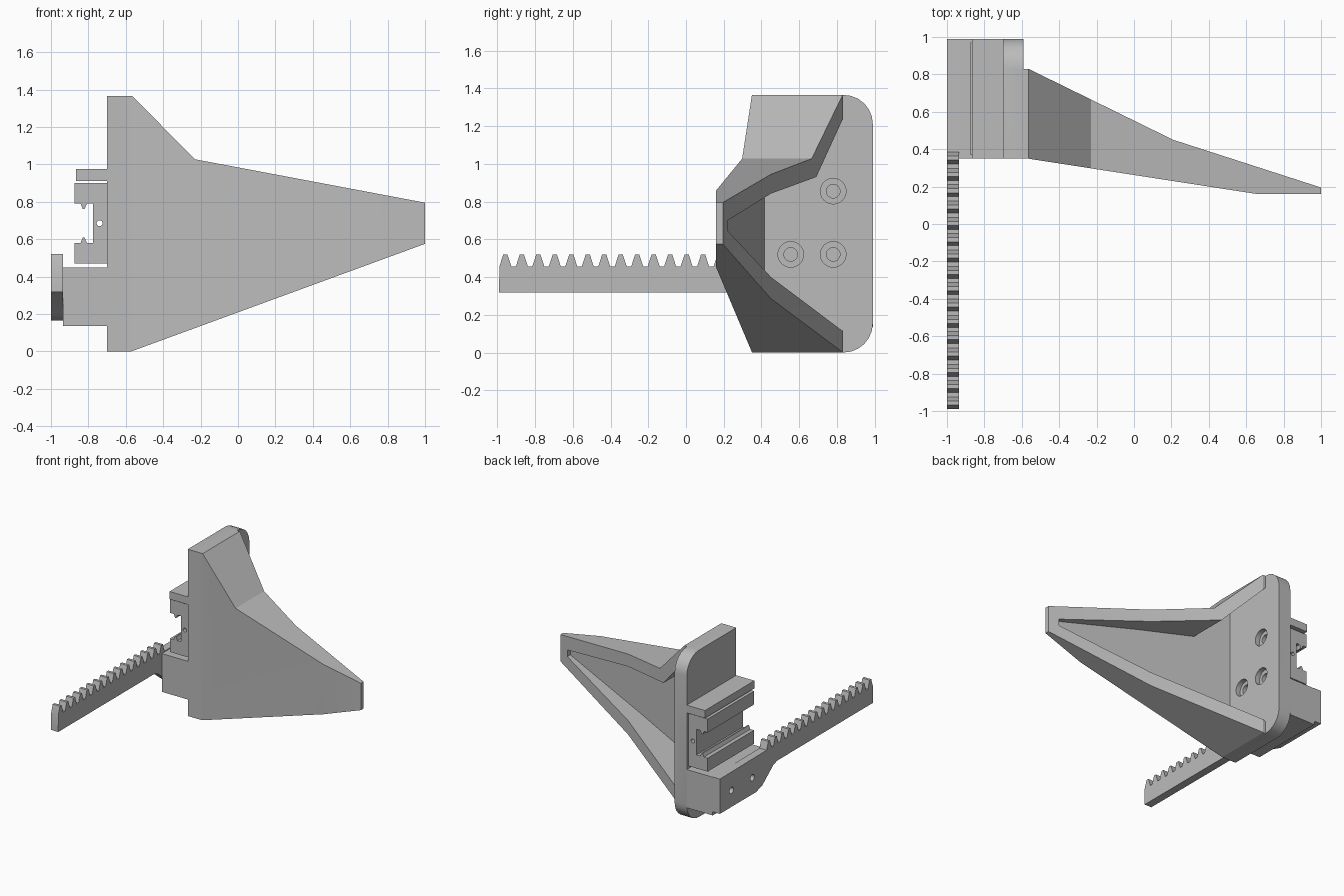
import bpy, bmesh, math
from mathutils import Vector

if "Cube" in bpy.data.objects:
    bpy.data.objects.remove(bpy.data.objects["Cube"], do_unlink=True)

grey = bpy.data.materials.new("plain grey")
grey.use_nodes = True
grey.diffuse_color = (0.5, 0.5, 0.5, 1)
grey.node_tree.nodes["Principled BSDF"].inputs["Base Color"].default_value = (0.5, 0.5, 0.5, 1)


def prism(name, points, axis, lo, hi):
    """Extrude a 2D profile along an axis; profile uses the other two axes in order."""
    def place(p, d):
        c = list(p)
        c.insert("xyz".index(axis), d)
        return Vector(c)
    bm = bmesh.new()
    face = bm.faces.new([bm.verts.new(place(p, lo)) for p in points])
    grown = bmesh.ops.extrude_face_region(bm, geom=[face])["geom"]
    moved = [v for v in grown if isinstance(v, bmesh.types.BMVert)]
    bmesh.ops.translate(bm, verts=moved, vec=place((0, 0), hi - lo))
    bmesh.ops.recalc_face_normals(bm, faces=bm.faces[:])
    mesh = bpy.data.meshes.new(name)
    bm.to_mesh(mesh)
    bm.free()
    mesh.materials.append(grey)
    ob = bpy.data.objects.new(name, mesh)
    bpy.context.collection.objects.link(ob)
    return ob


def circle(u, v, r, n=24):
    return [(u + r * math.cos(math.tau * i / n), v + r * math.sin(math.tau * i / n)) for i in range(n)]


def rect(u0, v0, u1, v1):
    return [(u0, v0), (u1, v0), (u1, v1), (u0, v1)]


def combine(ob, other, operation):
    """Apply a boolean and discard the helper."""
    mod = ob.modifiers.new("boolean", "BOOLEAN")
    mod.operation, mod.object, mod.solver = operation, other, "EXACT"
    bpy.context.view_layer.update()
    evaluated = ob.evaluated_get(bpy.context.evaluated_depsgraph_get())
    mesh = bpy.data.meshes.new_from_object(evaluated)
    ob.modifiers.clear()
    ob.data = mesh
    bpy.data.objects.remove(other, do_unlink=True)


# Finger: side silhouette intersected with the tapering plan
finger = prism("finger", [(-0.65, 0), (-0.57, 0), (1, 0.575), (1, 0.795), (-0.23, 1.027),
                          (-0.565, 1.365), (-0.65, 1.365)], "y", -0.2, 1.2)
plan = prism("finger_plan", [(-0.63, 0.35), (-0.57, 0.35), (0.66, 0.16), (1, 0.16), (1, 0.195),
                             (0.21, 0.45), (-0.565, 0.83), (-0.63, 0.83)], "z", -0.3, 1.6)
combine(finger, plan, "INTERSECT")

# Mounting plate with rounded back corners
radius, back, top = 0.155, 0.99, 1.365
outline = [(0.35, top), (0.35, 0)]
for centre_z, start in ((radius, -90), (top - radius, 0)):
    for i in range(7):
        a = math.radians(start + 15 * i)
        outline.append((back - radius + radius * math.cos(a), centre_z + radius * math.sin(a)))
plate = prism("mounting_plate", outline, "x", -0.70, -0.59)
combine(plate, finger, "UNION")
plate.name = "finger_and_plate"

# Hollow back of the finger, open to the rear
pocket = prism("pocket", [(-0.59, 1.262), (-0.56, 1.23), (-0.28, 0.93), (0.21, 0.842), (0.92, 0.70),
                          (0.92, 0.645), (0.21, 0.40), (-0.59, 0.105)], "y", 0, 1.2)
pocket_plan = prism("pocket_plan", [(-0.7, 0.432), (1.1, 0.154), (1.1, 1.1), (-0.7, 1.1)], "z", -0.1, 1.5)
combine(pocket, pocket_plan, "INTERSECT")
combine(plate, pocket, "DIFFERENCE")

# Counterbored screw holes
for y, z in ((0.78, 0.855), (0.555, 0.52), (0.78, 0.52)):
    combine(plate, prism("bore", circle(y, z, 0.068), "x", -0.63, -0.55), "DIFFERENCE")
    combine(plate, prism("hole", circle(y, z, 0.036), "x", -0.75, -0.6), "DIFFERENCE")

# Slide carriage with a mirrored channel profile
mid = 0.685
half = [(-0.70, 0.215), (-0.875, 0.215), (-0.875, 0.105), (-0.842, 0.105), (-0.83, 0.077),
        (-0.82, 0.077), (-0.808, 0.105), (-0.775, 0.105)]
profile = [(x, mid + d) for x, d in half] + [(x, mid - d) for x, d in reversed(half)]
carriage = prism("slide_carriage", profile, "y", 0.37, 0.97)
combine(carriage, prism("pin_hole", circle(-0.74, mid, 0.016, 16), "y", 0.2, 1.1), "DIFFERENCE")
prism("carriage_top_ledge", rect(-0.865, 0.912, -0.70, 0.975), "y", 0.35, 0.99)

# Block that joins the rack to the plate
prism("rack_mount_block", rect(-0.935, 0.135, -0.70, 0.448), "y", 0.35, 0.99)

# Toothed rack with a deeper mounting end
pitch, root, tip = 0.0873, 0.455, 0.52
rack_outline = [(0.99, 0.45), (0.99, 0.165), (0.52, 0.165), (0.44, 0.19), (0.30, 0.30),
                (0.25, 0.318), (-0.99, 0.318), (-0.99, root)]
for i in range(16):
    y = -0.957 + pitch * i
    rack_outline += [(y - 0.032, root), (y - 0.011, tip), (y + 0.011, tip), (y + 0.032, root)]
rack_outline += [(0.45, root)]
rack_outline.remove((-0.99, root))
rack = prism("toothed_rack", rack_outline, "x", -1.0, -0.935)
for y in (0.84, 0.57):
    combine(rack, prism("rack_hole", circle(y, 0.30, 0.026), "x", -1.1, -0.95), "DIFFERENCE")

# Smooth the round surfaces and keep the hard edges
bpy.ops.object.select_all(action="DESELECT")
for ob in (plate, carriage, rack):
    ob.select_set(True)
    bpy.context.view_layer.objects.active = ob
bpy.ops.object.shade_smooth_by_angle(angle=math.radians(20))
